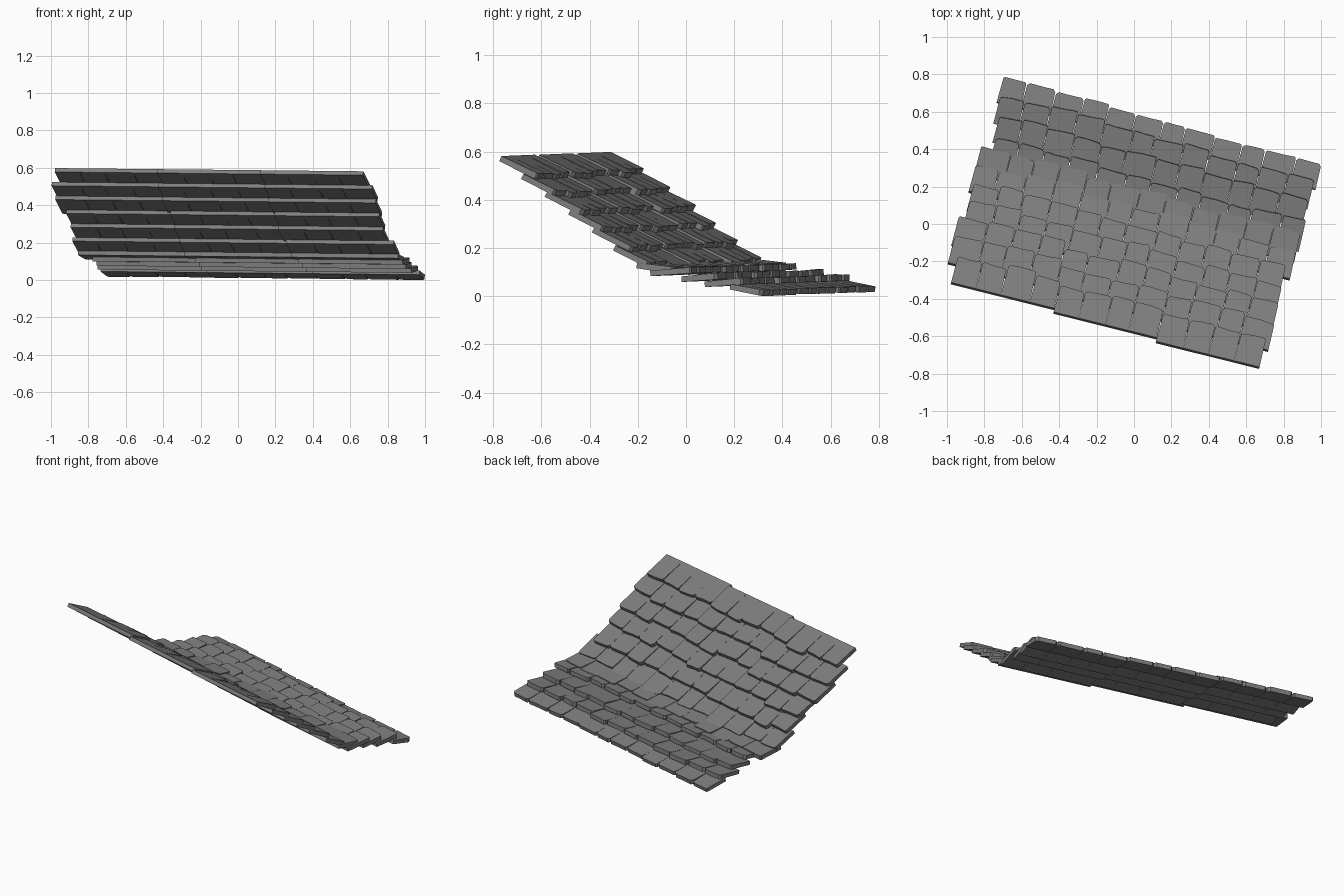
import bpy, bmesh, math, random
from mathutils import Matrix, Vector

random.seed(7)
if "Cube" in bpy.data.objects:
    bpy.data.objects.remove(bpy.data.objects["Cube"])

slate = bpy.data.materials.new("slate_grey")
slate.use_nodes = True
colour = (0.21, 0.21, 0.21, 1)
slate.diffuse_color = colour
slate.node_tree.nodes["Principled BSDF"].inputs["Base Color"].default_value = colour

TURN = Matrix.Rotation(math.radians(-14), 4, 'Z')
THICK = 0.023
PANELS = 3
PER_PANEL = 4


def add_shingle(bm, u0, u1, start, z, slope, length, jitter):
    """Flat slab running downhill along +y, with a worn lower end."""
    w = u1 - u0
    end = start + length + random.uniform(-jitter, jitter)
    skew = random.uniform(-0.3, 0.3) * jitter
    c = random.uniform(0.006, 0.014)
    gap = random.uniform(0.001, 0.004)
    # Outline: straight upper edge, tapered sides, clipped lower corners
    outline = [(u0, start), (u1, start),
               (u1 - gap, end - c + skew), (u1 - gap - c, end + skew),
               (u0 + w * random.uniform(0.35, 0.65), end + random.uniform(-0.3, 0.3) * jitter),
               (u0 + gap + c, end - skew), (u0 + gap, end - c - skew)]
    normal = Vector((0, slope, 1)).normalized()
    lift = random.uniform(0, 0.006)
    low, high = [], []
    for u, v in outline:
        t = (v - start) / length
        p = Vector((u, v, z - 0.01 * u - slope * (v - start)))
        low.append(bm.verts.new(TURN @ p))
        high.append(bm.verts.new(TURN @ (p + normal * (THICK + lift * t))))
    bm.faces.new(low[::-1])
    bm.faces.new(high)
    n = len(low)
    for i in range(n):
        j = (i + 1) % n
        bm.faces.new((low[i], low[j], high[j], high[i]))


def add_row(name, left, right, start, z, slope, length, jitter=0.013):
    bm = bmesh.new()
    panel_w = (right - left) / PANELS
    for panel in range(PANELS):
        # Each panel sits a little further uphill than the one before
        shift = 0.02 * (1 - panel)
        a = left + panel * panel_w
        pitch = panel_w / PER_PANEL
        cuts = [a + pitch * (i + (random.uniform(-0.12, 0.12) if 0 < i < PER_PANEL else 0))
                for i in range(PER_PANEL + 1)]
        for u0, u1 in zip(cuts, cuts[1:]):
            add_shingle(bm, u0, u1, start + shift, z, slope, length, jitter)
    bmesh.ops.recalc_face_normals(bm, faces=bm.faces)
    mesh = bpy.data.meshes.new(name)
    bm.to_mesh(mesh)
    bm.free()
    mesh.materials.append(slate)
    bpy.context.collection.objects.link(bpy.data.objects.new(name, mesh))


# Steep upper courses: side limits of each row, evenly stepped downhill
upper_sides = [(-0.873, 0.836), (-0.915, 0.86), (-0.92, 0.855), (-0.885, 0.85),
               (-0.885, 0.845), (-0.90, 0.88), (-0.894, 0.88)]
for k, (left, right) in enumerate(upper_sides):
    last = k == len(upper_sides) - 1
    add_row(f"upper_shingle_row_{k + 1}", left, right, -0.57 + 0.0995 * k,
            0.569 - 0.074 * k, 0.15 if last else 0.5, 0.155)

# Shallow eaves courses: left, right, start, height, slope, length
eaves = [(-0.83, 0.89, 0.09, 0.092, -0.07, 0.16),
         (-0.84, 0.875, 0.22, 0.068, -0.07, 0.15),
         (-0.86, 0.88, 0.32, 0.047, -0.06, 0.16)]
for k, row in enumerate(eaves):
    add_row(f"eaves_shingle_row_{k + 1}", *row)
add_row("eaves_edge_row", -0.87, 0.897, 0.43, 0.037, 0.2, 0.135, jitter=0.006)
